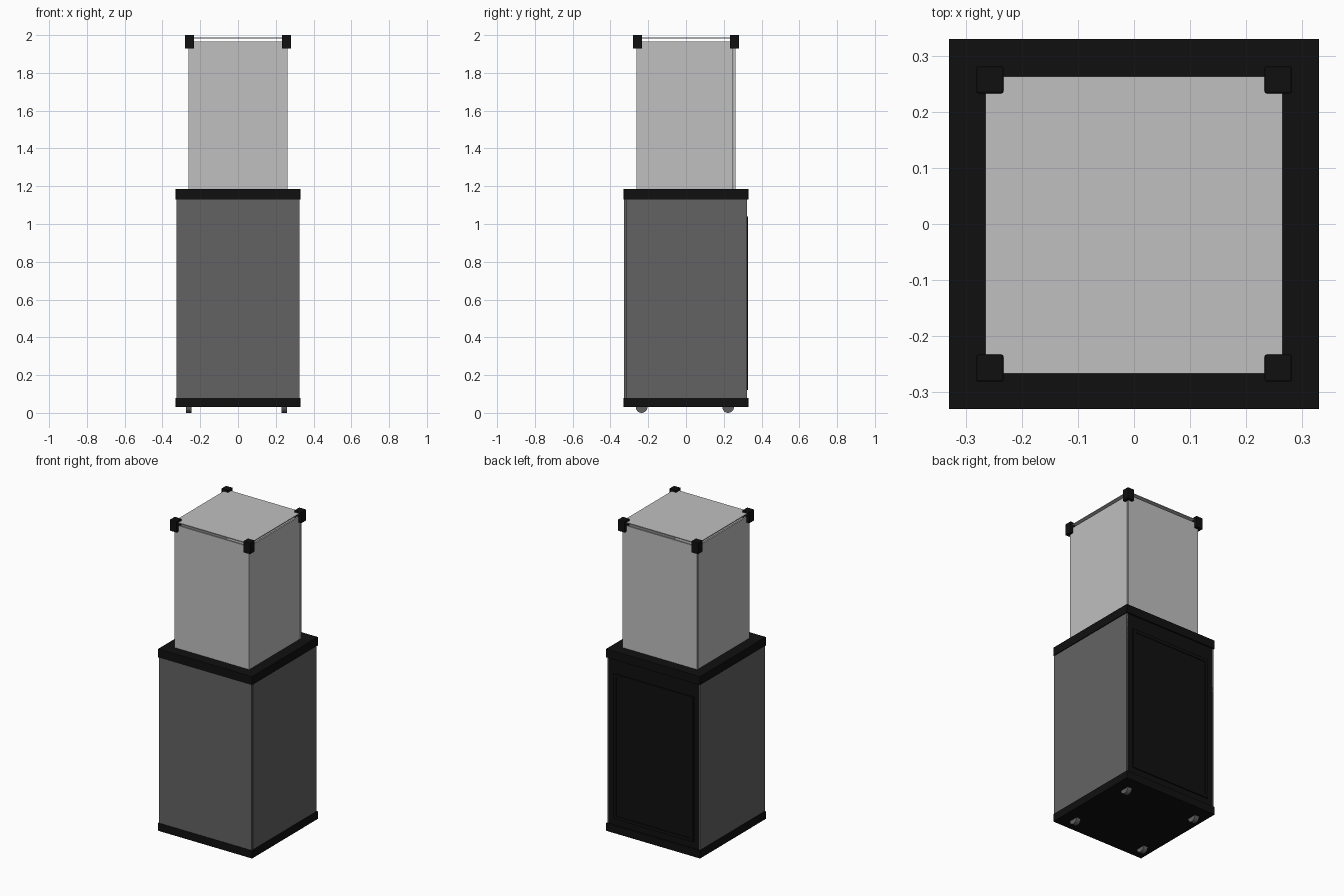
import bpy
import math
from mathutils import Vector

cube = bpy.data.objects.get("Cube")
if cube:
    bpy.data.objects.remove(cube, do_unlink=True)


def make_material(name, value):
    mat = bpy.data.materials.new(name)
    mat.use_nodes = True
    colour = (value, value, value, 1)
    mat.diffuse_color = colour
    mat.node_tree.nodes["Principled BSDF"].inputs["Base Color"].default_value = colour
    return mat


black = make_material("black trim", 0.005)
charcoal = make_material("charcoal panel", 0.124)
glass = make_material("pale grey glass", 0.525)
metal = make_material("caster grey", 0.12)


def box(name, low, high, mat, bevel=0):
    """Box between two opposite corners."""
    low, high = Vector(low), Vector(high)
    bpy.ops.mesh.primitive_cube_add(size=1, location=(low + high) / 2)
    obj = bpy.context.object
    obj.name = name
    obj.scale = high - low
    bpy.ops.object.transform_apply(location=False, rotation=False, scale=True)
    obj.data.materials.append(mat)
    if bevel:
        mod = obj.modifiers.new("soft edges", "BEVEL")
        mod.width = bevel
        mod.segments = 2
    return obj


def cylinder(name, radius, depth, centre, mat, along_x=False):
    bpy.ops.mesh.primitive_cylinder_add(
        vertices=24, radius=radius, depth=depth, location=centre,
        rotation=(0, math.pi / 2 if along_x else 0, 0))
    obj = bpy.context.object
    obj.name = name
    obj.data.materials.append(mat)
    bpy.ops.object.shade_smooth_by_angle()
    return obj


# Pedestal: black core with trims and three grey panels
W = 0.33
SIDE = 0.325
BASE_TOP, BODY_TOP, DECK = 0.08, 1.13, 1.185
box("base_trim", (-W, -W, 0.03), (W, W, BASE_TOP), black, 0.002)
box("cabinet_core", (-0.318, -0.318, BASE_TOP), (0.318, 0.322, BODY_TOP), black)
box("top_trim", (-W, -W, BODY_TOP), (W, W, DECK), black, 0.002)
box("front_panel", (-SIDE, -0.327, BASE_TOP), (SIDE, -0.317, BODY_TOP), charcoal)
for name, s in (("right_panel", -1), ("left_panel", 1)):
    box(name, (min(s * 0.317, s * SIDE), -0.316, BASE_TOP),
        (max(s * 0.317, s * SIDE), 0.322, BODY_TOP), charcoal)

# Back door: raised frame around a flat panel
D, LOW, HIGH, RAIL = 0.28, 0.12, 1.04, 0.02
box("door_panel", (-D, 0.32, LOW), (D, 0.325, HIGH), black)
for name, x in (("door_stile_right", -D), ("door_stile_left", D - RAIL)):
    box(name, (x, 0.32, LOW), (x + RAIL, 0.329, HIGH), black)
for name, z in (("door_rail_bottom", LOW), ("door_rail_top", HIGH - RAIL)):
    box(name, (-D + RAIL, 0.32, z), (D - RAIL, 0.329, z + RAIL), black)

# Display case: four glass walls and a lid held clear above them
G, T, GLASS_TOP = 0.262, 0.01, 1.965
box("front_glass", (-G, -G, DECK), (G, -G + T, GLASS_TOP), glass)
box("back_glass", (-G, G - T, DECK), (G, G, GLASS_TOP), glass)
for name, x in (("right_glass", -G), ("left_glass", G - T)):
    box(name, (x, -G + T, DECK), (x + T, G - T - 0.003, GLASS_TOP), glass)
box("lid_glass", (-0.265, -0.266, 1.982), (0.265, 0.263, 1.987), glass)

# Corner clamps and casters
for sx in (-1, 1):
    for sy in (-1, 1):
        place = ("front" if sy < 0 else "back") + ("_right" if sx < 0 else "_left")
        cx, cy = sx * 0.257, sy * 0.257
        box("clamp_" + place, (cx - 0.024, cy - 0.024, 1.928),
            (cx + 0.024, cy + 0.024, 2.0), black, 0.003)
        wx, wy = sx * 0.252 - 0.008, sy * 0.229 - 0.006
        cylinder("caster_wheel_" + place, 0.031, 0.03, (wx, wy, 0.031), metal, True)
